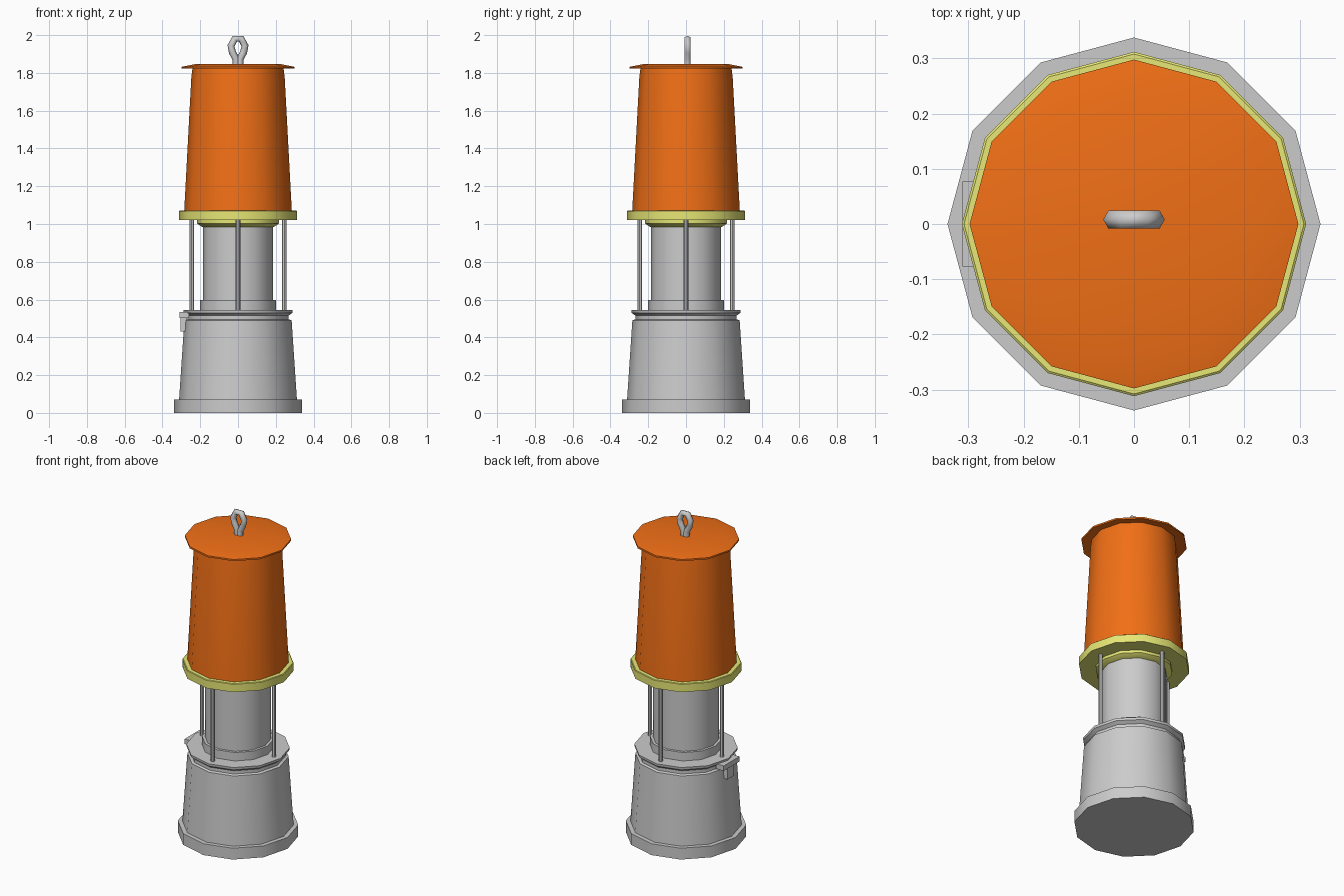
import bpy, bmesh
from math import pi, cos, sin, radians
from mathutils import Vector

if "Cube" in bpy.data.objects:
    bpy.data.objects.remove(bpy.data.objects["Cube"])

SIDES = 12


def material(name, rgb):
    m = bpy.data.materials.new(name)
    m.diffuse_color = (*rgb, 1)
    m.use_nodes = True
    m.node_tree.nodes["Principled BSDF"].inputs["Base Color"].default_value = m.diffuse_color
    return m


def finish(name, bm, mat=None, angle=35):
    bmesh.ops.recalc_face_normals(bm, faces=bm.faces)
    me = bpy.data.meshes.new(name)
    bm.to_mesh(me)
    bm.free()
    ob = bpy.data.objects.new(name, me)
    bpy.context.collection.objects.link(ob)
    if mat:
        me.materials.append(mat)
    if angle:
        bpy.ops.object.select_all(action='DESELECT')
        ob.select_set(True)
        bpy.context.view_layer.objects.active = ob
        bpy.ops.object.shade_smooth_by_angle(angle=radians(angle))
    return ob


def bridge(bm, a, b):
    n = len(a)
    for i in range(n):
        bm.faces.new((a[i], a[(i + 1) % n], b[(i + 1) % n], b[i]))


def lathe(name, profile, mat=None, sides=SIDES, centre=(0, 0)):
    """Closed turned solid from (radius, z) pairs, bottom to top."""
    bm = bmesh.new()
    rings = [[bm.verts.new((centre[0] + r * cos(2 * pi * i / sides),
                            centre[1] + r * sin(2 * pi * i / sides), z))
              for i in range(sides)] for r, z in profile]
    for a, b in zip(rings, rings[1:]):
        bridge(bm, a, b)
    bm.faces.new(rings[0])
    bm.faces.new(rings[-1])
    return finish(name, bm, mat)


def box(name, lo, hi):
    bm = bmesh.new()
    bmesh.ops.create_cube(bm, size=1)
    for v in bm.verts:
        v.co = [l + (c + 0.5) * (h - l) for l, h, c in zip(lo, hi, v.co)]
    return finish(name, bm, angle=0)


orange = material("orange_paint", (0.88, 0.16, 0.008))
brass = material("brass", (0.8, 0.8, 0.18))

# Fuel base with foot rim, groove and top flange
lathe("fuel_base", [(0.338, 0), (0.338, 0.07), (0.312, 0.07), (0.284, 0.49),
                    (0.268, 0.495), (0.268, 0.515), (0.288, 0.53),
                    (0.29, 0.545), (0.2, 0.545)])

# Glass chimney and its seat
lathe("glass_seat", [(0.202, 0.54), (0.202, 0.597), (0.18, 0.597)])
lathe("glass_chimney", [(0.186, 0.59), (0.186, 1.0)])

# Four guard rods
for i in range(4):
    a = i * pi / 2
    lathe(f"guard_rod_{i + 1}", [(0.012, 0.54), (0.012, 1.03)], sides=8,
          centre=(0.245 * cos(a), 0.245 * sin(a)))

# Brass ring with lower collar
lathe("brass_ring", [(0.19, 0.985), (0.217, 1.003), (0.217, 1.02),
                     (0.312, 1.02), (0.312, 1.068), (0.308, 1.071), (0.27, 1.071)], brass)

# Bonnet and lid
lathe("bonnet", [(0.285, 1.065), (0.247, 1.78), (0.24, 1.83)], orange)
lathe("lid", [(0.235, 1.832), (0.298, 1.822), (0.298, 1.832), (0.228, 1.846)], orange)

# Latch on the left of the base
box("latch_bar", (-0.311, -0.077, 0.502), (-0.26, 0.077, 0.533))
box("latch_tab", (-0.305, -0.03, 0.43), (-0.27, 0.03, 0.51))

# Teardrop hanging loop: tube swept along a mirrored path
half = [(0.010, 1.84), (0.011, 1.875), (0.030, 1.91), (0.037, 1.943), (0.017, 1.981)]
path = [Vector((-x, 0.008, z)) for x, z in half] + \
       [Vector((x, 0.008, z)) for x, z in reversed(half)]
bm = bmesh.new()
rings = []
for i, p in enumerate(path):
    t = (path[min(i + 1, len(path) - 1)] - path[max(i - 1, 0)]).normalized()
    side = t.cross(Vector((0, 1, 0)))
    rings.append([bm.verts.new(p + 0.019 * (side * cos(k * pi / 3) + Vector((0, sin(k * pi / 3), 0))))
                  for k in range(6)])
for a, b in zip(rings, rings[1:]):
    bridge(bm, a, b)
bm.faces.new(rings[0])
bm.faces.new(rings[-1])
finish("hanging_loop", bm, angle=65)
